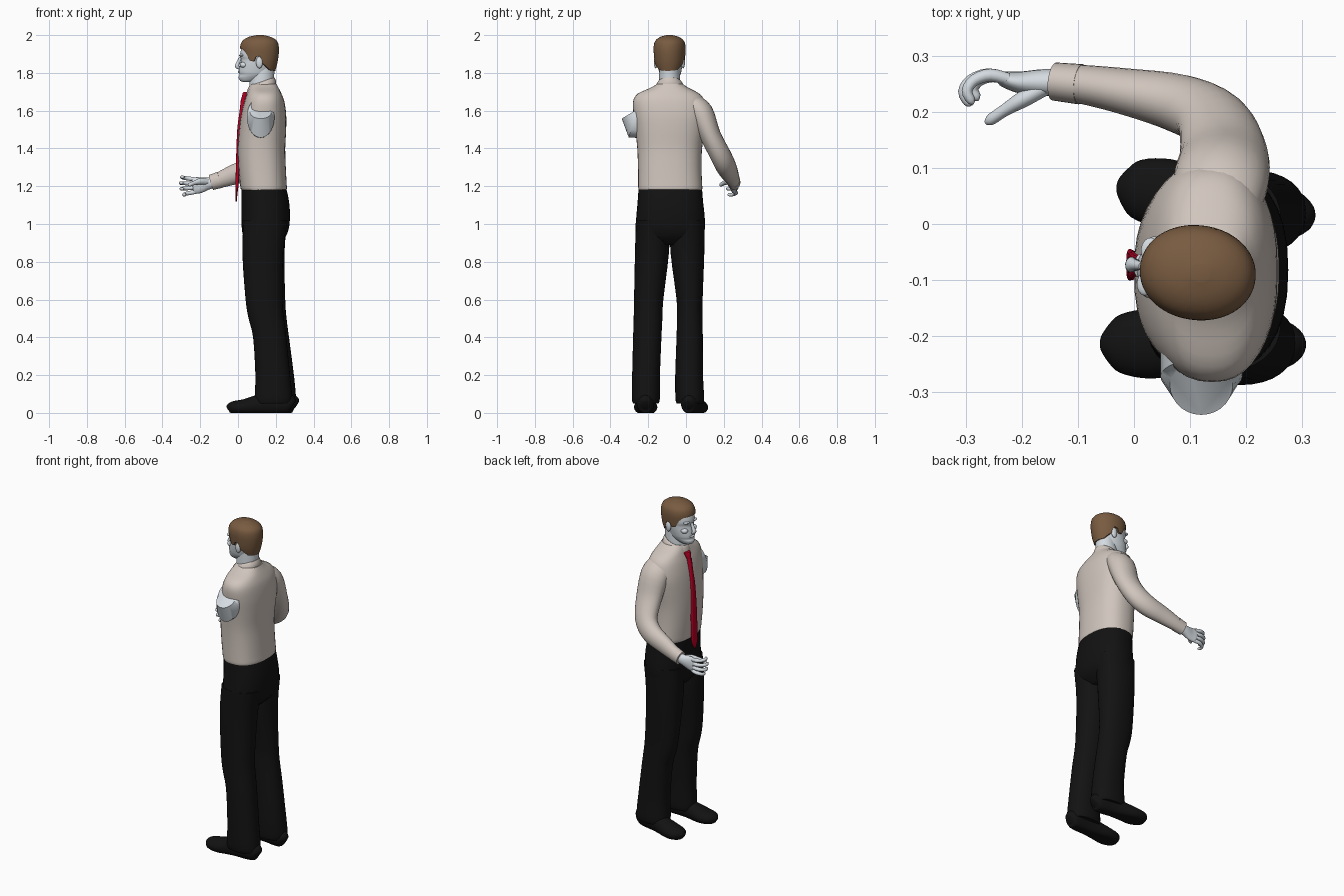
import bpy, math
from mathutils import Vector, Matrix


def material(name, rgb):
    m = bpy.data.materials.new(name)
    m.diffuse_color = (*rgb, 1)
    return m


SKIN = material("pale_skin", (0.66, 0.71, 0.75))
SHIRT = material("beige_shirt", (0.63, 0.56, 0.51))
BLACK = material("black_cloth", (0.006, 0.006, 0.006))
HAIR = material("brown_hair", (0.19, 0.105, 0.052))
RED = material("red_tie", (0.50, 0.0, 0.018))


def smooth_rows(rows, steps):
    """Catmull-Rom interpolation of rows of numbers."""
    if steps < 2:
        return rows
    out, n = [], len(rows)
    for i in range(n - 1):
        a, b, c, d = (rows[max(0, min(n - 1, k))] for k in (i - 1, i, i + 1, i + 2))
        for s in range(steps):
            t = s / steps
            out.append(tuple(
                q + 0.5 * t * (r - p + t * (2 * p - 5 * q + 4 * r - w + t * (3 * (q - r) + w - p)))
                for p, q, r, w in zip(a, b, c, d)))
    return out + [rows[-1]]


def skin_rings(name, rings, mat, angle=45):
    """Join rings of points into a closed, smooth mesh."""
    n = len(rings[0])
    faces = [(k * n + i, k * n + (i + 1) % n, (k + 1) * n + (i + 1) % n, (k + 1) * n + i)
             for k in range(len(rings) - 1) for i in range(n)]
    faces += [tuple(range(n))[::-1], tuple(range((len(rings) - 1) * n, len(rings) * n))]
    me = bpy.data.meshes.new(name)
    me.from_pydata([tuple(p) for r in rings for p in r], [], faces)
    me.materials.append(mat)
    ob = bpy.data.objects.new(name, me)
    bpy.context.collection.objects.link(ob)
    bpy.ops.object.select_all(action='DESELECT')
    ob.select_set(True)
    bpy.context.view_layer.objects.active = ob
    bpy.ops.object.mode_set(mode='EDIT')
    bpy.ops.mesh.select_all(action='SELECT')
    bpy.ops.mesh.normals_make_consistent(inside=False)
    bpy.ops.object.mode_set(mode='OBJECT')
    bpy.ops.object.shade_smooth_by_angle(angle=math.radians(angle))
    return ob


def sgn_pow(v, e):
    return math.copysign(abs(v) ** e, v)


def oval(x0, x1, y0, y1, a, e):
    return ((x0 + x1) / 2 + (x1 - x0) / 2 * sgn_pow(math.cos(a), e),
            (y0 + y1) / 2 + (y1 - y0) / 2 * sgn_pow(math.sin(a), e))


def loft(name, rows, mat, e=0.9, n=32, steps=3, tilt=0):
    """Stack of ovals; rows are (z, x0, x1, y0, y1)."""
    rings = []
    for z, *box in smooth_rows(rows, steps):
        pts = [oval(*box, 2 * math.pi * i / n, e) for i in range(n)]
        rings.append([(x, y, z + tilt * (x - 0.12)) for x, y in pts])
    return skin_rings(name, rings, mat)


def tube(name, rows, mat, ref=(0, 1, 0), n=20, steps=4, floor=False):
    """Swept oval; rows are (x, y, z, radius_u, radius_v)."""
    rows = smooth_rows(rows, steps)
    c = [Vector(r[:3]) for r in rows]
    rings = []
    for k, r in enumerate(rows):
        t = (c[min(k + 1, len(c) - 1)] - c[max(k - 1, 0)]).normalized()
        u = t.cross(Vector(ref)).normalized()
        v = t.cross(u)
        ring = [c[k] + u * r[3] * math.cos(2 * math.pi * i / n)
                + v * r[4] * math.sin(2 * math.pi * i / n) for i in range(n)]
        if floor:
            ring = [Vector((p.x, p.y, max(p.z, 0))) for p in ring]
        rings.append(ring)
    return skin_rings(name, rings, mat)


def ball(name, loc, size, mat):
    rows = [(loc[2] + size[2] * math.sin(b), *[loc[j] + s * size[j] * max(math.cos(b), 0.02)
             for j in (0, 1) for s in (-1, 1)])
            for b in [math.pi * (k / 10 - 0.5) for k in range(11)]]
    return loft(name, rows, mat, e=1, n=16, steps=1)


# Shirt body
loft("shirt_body", [
    (1.17, .03, .245, -.243, .078), (1.185, .015, .258, -.252, .086), (1.22, .010, .257, -.253, .085),
    (1.30, .003, .253, -.254, .082), (1.40, .0, .25, -.258, .085), (1.50, .006, .255, -.268, .10),
    (1.58, .017, .255, -.278, .11), (1.65, .034, .245, -.28, .10), (1.69, .048, .23, -.255, .07),
    (1.72, .058, .215, -.19, .015), (1.74, .068, .205, -.155, -.015)], SHIRT, e=0.84, n=40)
loft("shirt_collar", [
    (1.695, .045, .20, -.168, -.005), (1.72, .045, .202, -.165, -.008), (1.75, .058, .193, -.148, -.024),
    (1.748, .068, .183, -.138, -.034)], SHIRT, e=1, tilt=0.35)

# Bare shoulder socket on the armless side
tube("shoulder_stump", [(.12, -.2, 1.565, .073, .11), (.12, -.272, 1.565, .073, .112),
                        (.12, -.287, 1.59, .056, .062)], SKIN, ref=(0, 0, 1), n=28, steps=1)

# Sleeve and cuff
tube("sleeve", [
    (.15, .02, 1.645, .07, .05), (.155, .075, 1.59, .085, .068), (.16, .128, 1.47, .078, .056),
    (.14, .185, 1.36, .068, .055), (.08, .215, 1.30, .062, .052), (-.02, .237, 1.262, .053, .041),
    (-.10, .25, 1.232, .042, .034), (-.135, .253, 1.222, .039, .031)], SHIRT, n=28)
tube("cuff", [(-.095, .249, 1.234, .044, .036), (-.142, .254, 1.220, .041, .034)], SHIRT, steps=1, n=28)

# Hand
tube("palm", [(-.12, .252, 1.222, .03, .023), (-.16, .252, 1.214, .032, .024), (-.20, .252, 1.206, .042, .02),
              (-.232, .258, 1.203, .043, .014), (-.24, .259, 1.202, .035, .008)], SKIN)
for i, size in enumerate((0.92, 1.0, 0.95, 0.78)):
    z0, fan = 1.236 - i * 0.022, 0.012 - i * 0.009
    bend = [(0, .258, .011), (-.035, .266, .0115), (-.066, .256, .0105), (-.08, .236, .0095),
            (-.072, .217, .008), (-.066, .212, .003)]
    tube(f"finger_{i + 1}", [(-.224 + dx * size, .258 + (y - .258) * size, z0 + fan * min(k, 3) / 3, r, r)
                             for k, (dx, y, r) in enumerate(bend)], SKIN, ref=(0, 0, 1), n=10, steps=3)
tube("thumb", [(-.155, .245, 1.222, .014, .016), (-.195, .224, 1.226, .015, .018), (-.23, .203, 1.218, .011, .012),
               (-.255, .186, 1.208, .010, .010), (-.264, .180, 1.204, .004, .004)], SKIN, ref=(0, 0, 1), n=12)

# Tie
loft("tie_blade", [
    (1.665, .016, .04, -.084, -.060), (1.58, .006, .03, -.088, -.058), (1.50, -.004, .016, -.092, -.055),
    (1.35, -.010, .008, -.099, -.049), (1.22, -.013, .004, -.10, -.046), (1.16, -.014, -.003, -.099, -.046),
    (1.12, -.013, -.006, -.076, -.069)], RED, e=0.7, n=16)
loft("tie_knot", [(1.70, .03, .06, -.094, -.052), (1.69, .024, .06, -.092, -.053),
                  (1.655, .016, .045, -.083, -.062)], RED, e=0.8, n=16)

# Trousers
loft("trouser_seat", [
    (1.20, .03, .245, -.24, .073), (1.19, .019, .255, -.25, .084), (1.12, .018, .27, -.256, .09),
    (1.05, .018, .275, -.262, .098), (.98, .02, .27, -.266, .10), (.93, .03, .25, -.25, .085),
    (.89, .06, .21, -.18, .015)], BLACK, e=0.85)
loft("right_trouser_leg", [
    (1.02, .03, .262, -.085, .099), (.85, .03, .246, -.082, .097), (.60, .045, .25, -.05, .088),
    (.50, .062, .257, -.048, .087), (.40, .09, .27, -.05, .089), (.20, .11, .296, -.057, .09),
    (.08, .105, .307, -.056, .096), (.05, .11, .302, -.05, .09)], BLACK)
loft("left_trouser_leg", [
    (1.02, .03, .262, -.265, -.085), (.85, .023, .24, -.27, -.09), (.60, .04, .236, -.275, -.12),
    (.50, .056, .244, -.277, -.125), (.40, .08, .256, -.28, -.13), (.20, .092, .276, -.285, -.138),
    (.08, .088, .288, -.287, -.138), (.05, .092, .284, -.28, -.145)], BLACK)

# Shoes: (share of length, z, height radius, width radius)
SHOE = [(0, .04, .025, .02), (.03, .045, .045, .036), (.12, .05, .055, .046), (.35, .05, .06, .046),
        (.56, .04, .052, .052), (.75, .03, .042, .062), (.91, .028, .034, .052), (.98, .025, .022, .028),
        (1, .022, .008, .01)]
for side, heel, toe in (("right", (.308, .012), (-.026, .068)), ("left", (.292, -.215), (-.056, -.213))):
    tube(side + "_shoe", [(heel[0] + (toe[0] - heel[0]) * t, heel[1] + (toe[1] - heel[1]) * t, z, rz, ry)
                          for t, z, rz, ry in SHOE], BLACK, n=24, floor=True)

# Neck and head, built facing -x around y = 0, then turned into place
HX, HY = 0.115, -0.087
loft("neck", [(1.66, .06, .19, -.145, -.03), (1.75, .062, .19, -.143, -.031), (1.85, .075, .195, -.14, -.034)],
     SKIN, e=1)
head = [loft("head", [
    (1.752, .03, .07, -.018, .018), (1.757, .012, .10, -.031, .031), (1.775, .002, .145, -.045, .045),
    (1.79, .007, .165, -.053, .053), (1.805, .004, .175, -.058, .058), (1.84, .009, .19, -.065, .065),
    (1.87, .016, .20, -.069, .069), (1.89, .010, .205, -.072, .072), (1.93, .018, .203, -.072, .072),
    (1.96, .035, .19, -.06, .06), (1.98, .08, .15, -.02, .02)], SKIN, e=0.95)]
head.append(tube("nose", [(.014, 0, 1.885, .007, .007), (.001, 0, 1.855, .010, .010), (-.006, 0, 1.836, .011, .014),
                          (.006, 0, 1.824, .008, .010)], SKIN, n=12))
head.append(ball("lips", (.009, 0, 1.806), (.010, .021, .007), SKIN))
for s, side in ((1, "right"), (-1, "left")):
    head.append(ball(side + "_ear", (.122, s * .073, 1.855), (.018, .010, .031), SKIN))
    head.append(ball(side + "_brow", (.024, s * .030, 1.893), (.016, .022, .007), SKIN))
    head.append(ball(side + "_cheek", (.035, s * .036, 1.842), (.022, .020, .016), SKIN))

# Hair: a shell whose lower edge follows the hairline
CROWN = smooth_rows([(1.81, .06, .197, .060), (1.85, .02, .208, .077), (1.90, .012, .216, .083),
                     (1.94, .011, .216, .084), (1.97, .024, .206, .075), (1.99, .055, .175, .05),
                     (2.0, .10, .135, .016)], 4)


def crown(z):
    for a, b in zip(CROWN, CROWN[1:]):
        if z <= b[0]:
            t = max(0, (z - a[0]) / (b[0] - a[0]))
            return [p + (q - p) * t for p, q in zip(a[1:], b[1:])]
    return CROWN[-1][1:]


HAIRLINE = [(0, 1.81), (50, 1.815), (75, 1.85), (82, 1.89), (95, 1.885), (101, 1.86), (115, 1.865),
            (128, 1.905), (142, 1.925), (180, 1.93)]


def hairline(a):
    d = math.degrees(abs((a + math.pi) % (2 * math.pi) - math.pi))
    for p, q in zip(HAIRLINE, HAIRLINE[1:]):
        if d <= q[0]:
            return p[1] + (q[1] - p[1]) * (d - p[0]) / (q[0] - p[0])
    return HAIRLINE[-1][1]


rings = []
for k in range(-1, 19):
    ring = []
    for i in range(72):
        a = 2 * math.pi * i / 72
        low = hairline(a)
        z = low + (2.0 - low) * math.sin(max(k, 0) / 18 * math.pi / 2)
        x0, x1, h = crown(z)
        g = 0.018 if k < 0 else 0
        ring.append((*oval(x0 + g, x1 - g, -h + g, h - g, a, 0.97), z))
    rings.append(ring)
head.append(skin_rings("hair", rings, HAIR, 50))

place = (Matrix.Translation((HX, HY, 0)) @ Matrix.Rotation(math.radians(-7), 4, 'Z')
         @ Matrix.Translation((-HX, 0, 0)))
for ob in head:
    ob.data.transform(place)
